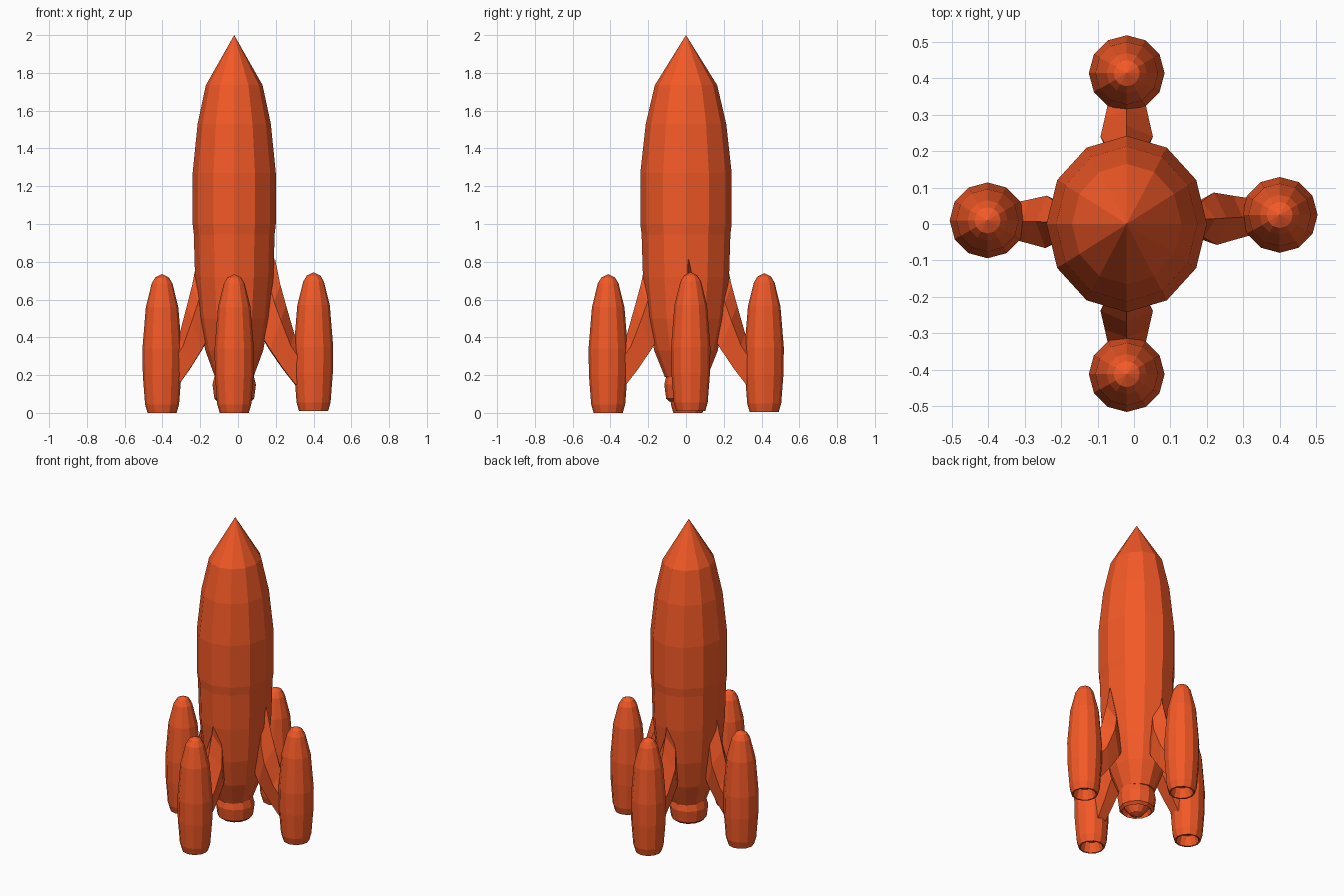
import bpy, bmesh, math
from mathutils import Vector

if "Cube" in bpy.data.objects:
    bpy.data.objects.remove(bpy.data.objects["Cube"])

paint = bpy.data.materials.new("orange_paint")
paint.diffuse_color = (0.9, 0.1, 0.02, 1)
paint.use_nodes = True
paint.node_tree.nodes["Principled BSDF"].inputs["Base Color"].default_value = paint.diffuse_color
CX = -0.02          # hull axis is slightly off centre
SIDES = 12


def finish(name, bm):
    bmesh.ops.recalc_face_normals(bm, faces=bm.faces)
    mesh = bpy.data.meshes.new(name)
    bm.to_mesh(mesh)
    bm.free()
    mesh.materials.append(paint)
    obj = bpy.data.objects.new(name, mesh)
    bpy.context.collection.objects.link(obj)
    return obj


def skin(bm, rings):
    """Bridge successive closed rings of equal size."""
    for a, b in zip(rings, rings[1:]):
        n = len(a)
        for i in range(n):
            j = (i + 1) % n
            bm.faces.new((a[i], a[j], b[j], b[i]))


def lathe(name, profile, loc, xscale=1.0):
    """Revolve (radius, z) points; both ends close on the axis."""
    bm = bmesh.new()
    rings = []
    for r, z in profile[1:-1]:
        rings.append([bm.verts.new((r * xscale * math.cos(t), r * math.sin(t), z))
                      for t in (2 * math.pi * i / SIDES for i in range(SIDES))])
    skin(bm, rings)
    for ring, (_, z) in ((rings[0], profile[0]), (rings[-1], profile[-1])):
        tip = bm.verts.new((0, 0, z))
        for i in range(SIDES):
            bm.faces.new((ring[i], ring[(i + 1) % SIDES], tip))
    obj = finish(name, bm)
    obj.location = loc
    return obj


# Main hull, slightly narrower in x
lathe("hull", [(0, 0.19), (0.112, 0.19), (0.168, 0.33), (0.205, 0.5), (0.228, 0.72),
               (0.235, 0.945), (0.242, 1.0), (0.242, 1.27), (0.213, 1.53),
               (0.165, 1.735), (0, 2.0)], (CX, 0, 0), 0.91)

# Main nozzle with a recessed lip and an inner dome
lathe("main_nozzle", [(0, 0.23), (0.1, 0.21), (0.115, 0.15), (0.105, 0.075),
                      (0.088, 0.06), (0.075, 0.09), (0.066, 0.075),
                      (0.04, 0.04), (0, 0.025)], (CX, 0, 0))

# Booster pods with hollow bottoms
POD = [(0, 0.07), (0.05, 0.06), (0.068, 0), (0.077, 0), (0.09, 0.045), (0.102, 0.2),
       (0.104, 0.34), (0.086, 0.56), (0.055, 0.685), (0.036, 0.717), (0, 0.735)]

# Struts: upper ridge (r, z), lower edge (r, z), half width
STRUT = [((0.21, 0.82), (0.12, 0.46), 0.012),
         ((0.238, 0.68), (0.14, 0.41), 0.05),
         ((0.268, 0.57), (0.18, 0.34), 0.072),
         ((0.31, 0.42), (0.25, 0.235), 0.06),
         ((0.345, 0.36), (0.315, 0.15), 0.05),
         ((0.40, 0.32), (0.38, 0.14), 0.035)]


def strut(name, pod_pos):
    start = Vector((CX, 0, 0))
    axis = Vector((pod_pos[0], pod_pos[1], 0)) - start
    scale = axis.length / 0.41
    axis.normalize()
    side = Vector((-axis.y, axis.x, 0))
    bm = bmesh.new()
    rings = []
    for (tr, tz), (br, bz), w in STRUT:
        ring = []
        for f, s in ((0, 0), (0.35, 1), (1, 0.6), (1, -0.6), (0.35, -1)):
            r = (tr + (br - tr) * f) * scale
            z = tz + (bz - tz) * f
            ring.append(bm.verts.new(start + axis * r + side * (w * s) + Vector((0, 0, z))))
        rings.append(ring)
    skin(bm, rings)
    bm.faces.new(rings[0])
    bm.faces.new(rings[-1])
    finish(name, bm)


for label, pos in (("front", (-0.02, -0.412, 0)), ("back", (-0.02, 0.414, 0.005)),
                   ("left", (-0.402, 0.01, 0)), ("right", (0.4, 0.025, 0.01))):
    lathe(label + "_booster", POD, pos)
    strut(label + "_strut", pos)
